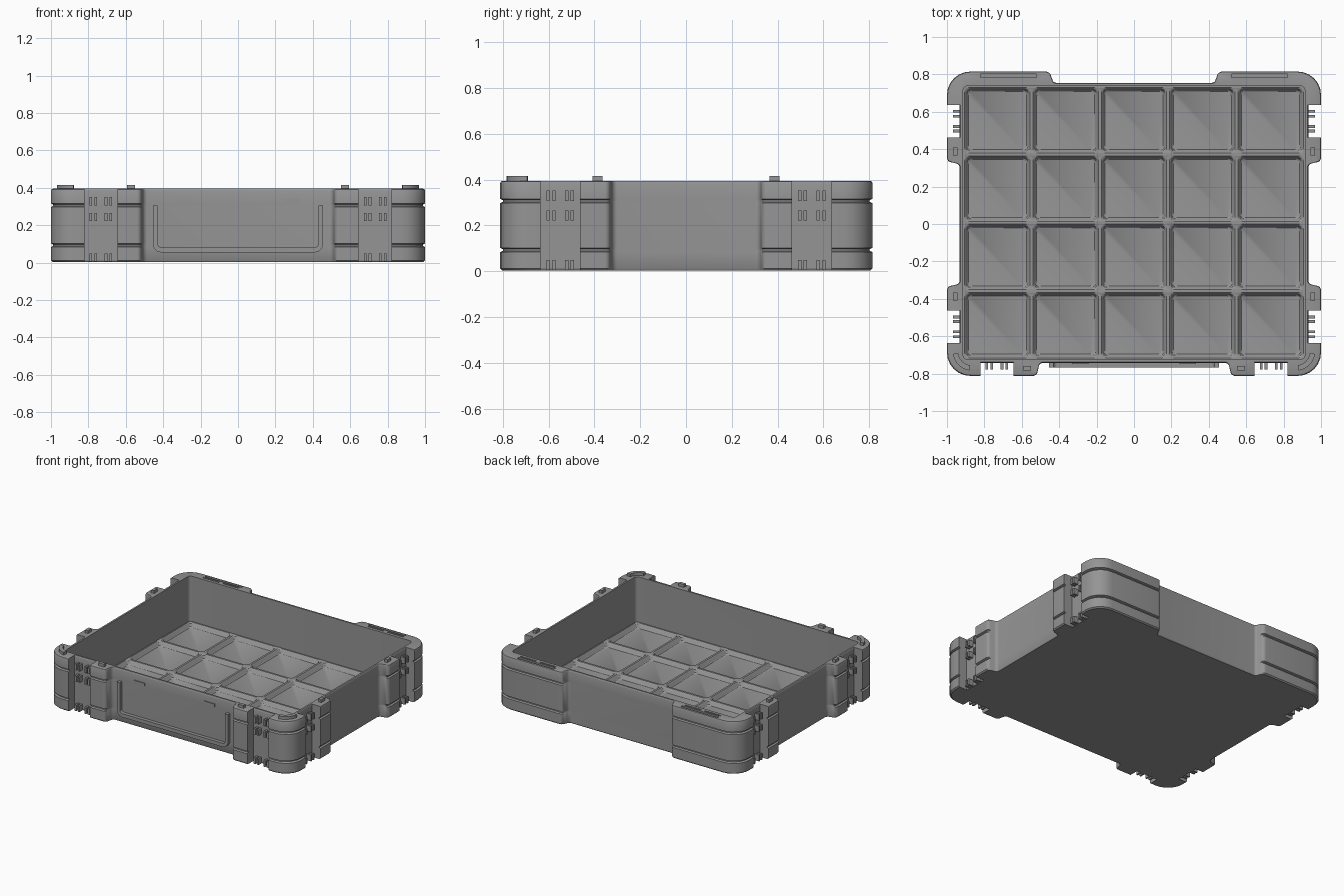
import bpy, bmesh, math
from mathutils import Vector, Matrix

if "Cube" in bpy.data.objects:
    bpy.data.objects.remove(bpy.data.objects["Cube"])

grey = bpy.data.materials.new("mid_grey")
grey.diffuse_color = (0.3, 0.3, 0.3, 1)
grey.use_nodes = True
grey.node_tree.nodes["Principled BSDF"].inputs["Base Color"].default_value = grey.diffuse_color

WALL_X, BACK, FRONT = 0.932, 0.755, -0.742      # main wall planes
TOP, FLOOR, POCKET = 0.395, 0.06, 0.03


def rounded(pts, seg=6):
    """Polygon from (x, y[, radius]) corners, filleting those with a radius."""
    out, n = [], len(pts)
    for i, p in enumerate(pts):
        c = Vector(p[:2])
        r = p[2] if len(p) > 2 else 0
        if not r:
            out.append(c)
            continue
        a = (Vector(pts[i - 1][:2]) - c).normalized()
        b = (Vector(pts[(i + 1) % n][:2]) - c).normalized()
        half = a.angle(b) / 2
        mid = c + (a + b).normalized() * (r / math.sin(half))
        s = c + a * (r / math.tan(half)) - mid
        e = c + b * (r / math.tan(half)) - mid
        turn = math.atan2(s.x * e.y - s.y * e.x, s.dot(e))
        for k in range(seg + 1):
            out.append(mid + Matrix.Rotation(turn * k / seg, 2) @ s)
    return out


def rect(x0, x1, y0, y1, r=0):
    return rounded([(x0, y0, r), (x1, y0, r), (x1, y1, r), (x0, y1, r)])


def loft(bm, layers):
    """Closed solid through (outline, z) layers with equal point counts."""
    rings = [[bm.verts.new((p.x, p.y, z)) for p in o] for o, z in layers]
    n = len(rings[0])
    faces = [bm.faces.new(rings[0][::-1]), bm.faces.new(rings[-1])]
    for lo, hi in zip(rings, rings[1:]):
        for i in range(n):
            j = (i + 1) % n
            faces.append(bm.faces.new((lo[i], lo[j], hi[j], hi[i])))
    bmesh.ops.recalc_face_normals(bm, faces=faces)
    return [v for ring in rings for v in ring]


def prism(bm, outline, z0, z1):
    return loft(bm, [(outline, z0), (outline, z1)])


def box(bm, x0, x1, y0, y1, z0, z1):
    return prism(bm, rect(x0, x1, y0, y1), z0, z1)


def finish(bm, name):
    me = bpy.data.meshes.new(name)
    bm.to_mesh(me)
    bm.free()
    me.materials.append(grey)
    ob = bpy.data.objects.new(name, me)
    bpy.context.collection.objects.link(ob)
    return ob


def select(ob):
    bpy.ops.object.select_all(action='DESELECT')
    ob.select_set(True)
    bpy.context.view_layer.objects.active = ob


def cut(ob, bm):
    tool = finish(bm, "cutter")
    tool.hide_render = True
    mod = ob.modifiers.new("cut", 'BOOLEAN')
    mod.operation, mod.solver, mod.object = 'DIFFERENCE', 'EXACT', tool
    select(ob)
    bpy.ops.object.modifier_apply(modifier=mod.name)
    bpy.data.objects.remove(tool)


def shade(ob):
    select(ob)
    bpy.ops.object.shade_smooth_by_angle(angle=math.radians(32))


def outline(d, e=0.0):
    """Tray outline; d insets the corner blocks and tabs, e the walls."""
    X, W, B, F = 1 - d, WALL_X - e, 0.815 - d, -0.812 + d
    wb, wf = BACK - e, FRONT + e
    half = [(0.43, wb, .02), (0.452, B, .03), (X, B, .125),
            (X, .637), (W, .637), (W, .463), (X, .463), (X, .335, .025), (W, .32, .025),
            (W, -.32, .025), (X, -.335, .025), (X, -.463), (W, -.463), (W, -.637), (X, -.637),
            (X, F, .125), (.82, F), (.82, wf), (.645, wf), (.645, F),
            (.52, F, .025), (.505, wf, .025)]
    return rounded(half + [(-p[0], *p[1:]) for p in reversed(half)])


# Tray body: blocks carry two horizontal grooves, rims are chamfered
g = 0.012
layers = [(0.008, .005, 0.004), (0, 0, 0.012), (0, 0, .084), (g, 0, .089), (g, 0, .097),
          (0, 0, .102), (0, 0, .298), (g, 0, .303), (g, 0, .311), (0, 0, .316),
          (0, 0, TOP - .01), (0.003, .002, TOP - .003), (0.01, .005, TOP)]
bm = bmesh.new()
loft(bm, [(outline(d, e), z) for d, e, z in layers])
tray = finish(bm, "tray_body")

# Main cavity
CX, Y0, Y1 = 0.914, -0.724, 0.738
bm = bmesh.new()
prism(bm, rect(-CX, CX, Y0, Y1, .025), FLOOR, .6)
cut(tray, bm)

# Floor pockets, 5 by 4, with sloped sides, and slots in the back blocks
bm = bmesh.new()
pitch = 0.365
for i in range(5):
    for j in range(4):
        x, y = (i - 2) * pitch, (j - 1.5) * pitch + (Y0 + Y1) / 2

        def sq(h):
            return rect(x - h, x + h, y - h, y + h, .025)
        loft(bm, [(sq(.155), POCKET), (sq(.162), POCKET + .006),
                  (sq(.168), FLOOR - .006), (sq(.175), FLOOR), (sq(.175), FLOOR + .01)])
for s in (-1, 1):
    for x0, x1, y0, y1, depth in ((.52, .82, .782, .802, .03),
                                  (.53, .66, .760, .770, .008), (.69, .82, .760, .770, .008)):
        a, b = sorted((s * x0, s * x1))
        box(bm, a, b, y0, y1, TOP - depth, .5)
cut(tray, bm)
shade(tray)


def arc(cx, cy, r0, r1, s):
    angs = [math.radians(-82 + 74 * k / 10) for k in range(11)]
    pts = [(r1, a) for a in angs] + [(r0, a) for a in reversed(angs)]
    return [Vector((s * (cx + r * math.cos(a)), cy + r * math.sin(a))) for r, a in pts]


# Raised stacking ridges on the front corners and tabs
bm = bmesh.new()
for s in (-1, 1):
    prism(bm, arc(.865, -.68, .076, .104, s), TOP - .01, .416)
    for y in (-.387, .387):
        box(bm, s * .956 - .012, s * .956 + .012, y - .022, y + .022, TOP - .01, .416)
    box(bm, s * .572 - .022, s * .572 + .022, -.784, -.760, TOP - .01, .416)
shade(finish(bm, "stacking_ridges"))

# Hinge lugs inside the notches, pairs in three rows
bm = bmesh.new()
lug_w, reach = .007, .036
for z0, z1 in ((.005, .05), (.222, .265), (.306, .352)):
    for s in (-1, 1):
        for x in (.787, .760, .706, .680):
            box(bm, s * x - lug_w, s * x + lug_w, FRONT - reach, FRONT + .005, z0, z1)
        for y in (.603, .577, .521, .497):
            for t in (-1, 1):
                a, b = sorted((s * (WALL_X - .005), s * (WALL_X + reach)))
                box(bm, a, b, t * y - lug_w, t * y + lug_w, z0, z1)
finish(bm, "hinge_lugs")

# Front label frame and two small bars, drawn in x-z then stood against the wall
bm = bmesh.new()
u = rounded([(-.455, .305), (-.455, .055, .045), (.455, .055, .045), (.455, .305),
             (.43, .305), (.43, .082, .02), (-.43, .082, .02), (-.43, .305)])
prism(bm, u, -.005, .026)
for s in (-1, 1):
    prism(bm, rect(s * .287 - .045, s * .287 + .045, .321, .343), -.005, .006)
for v in bm.verts:
    v.co = (v.co.x, FRONT - v.co.z, v.co.y)
bmesh.ops.recalc_face_normals(bm, faces=bm.faces)
shade(finish(bm, "front_frame"))
